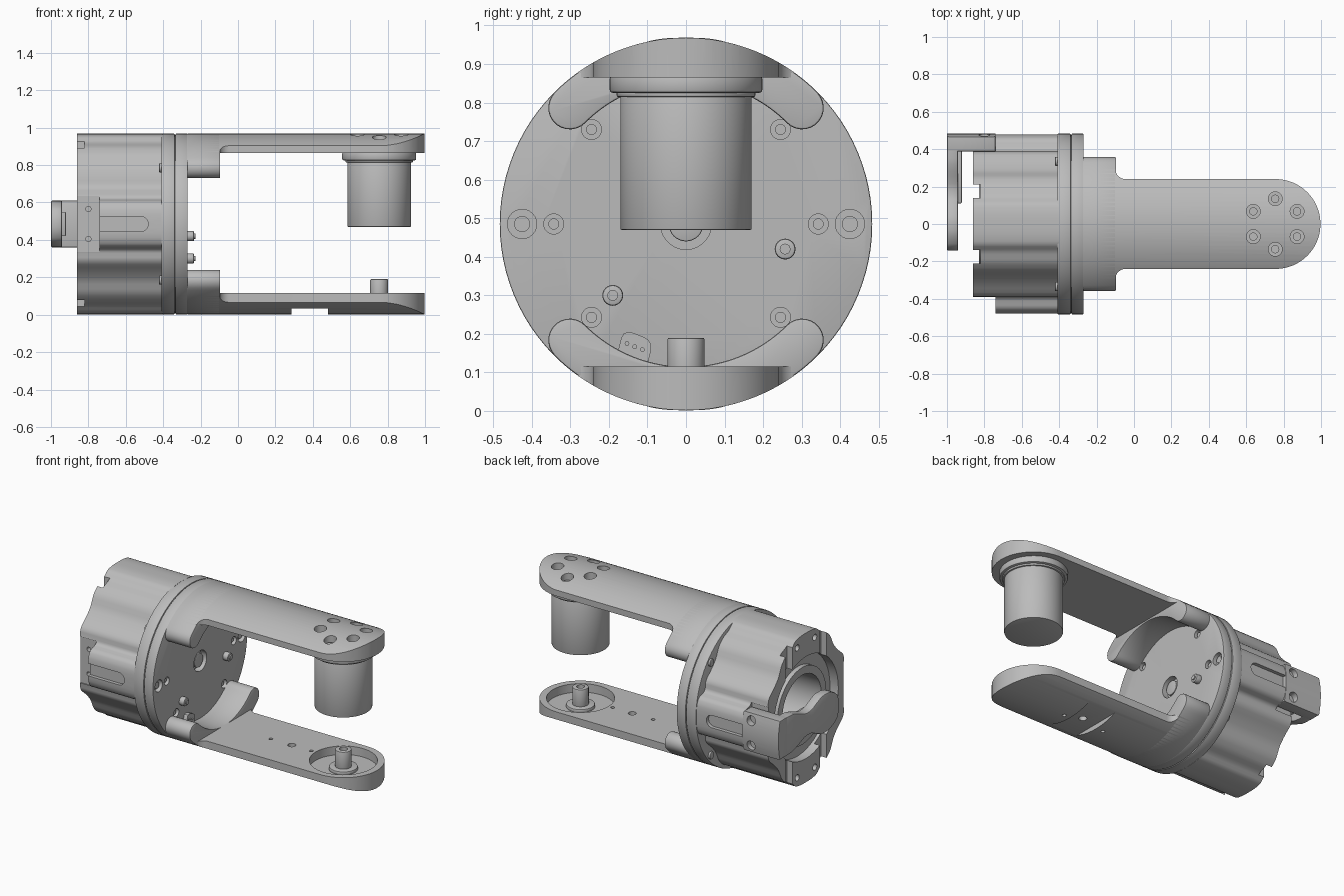
import bpy, bmesh
from math import sin, cos, pi, radians

old = bpy.data.objects.get("Cube")
if old:
    bpy.data.objects.remove(old, do_unlink=True)

CZ, R = 0.485, 0.483          # height of the long axis, housing radius
FACE = -0.27                  # plane of the mounting disc
parts = []

metal = bpy.data.materials.new("machined_grey")
metal.use_nodes = True
GREY = (0.5, 0.5, 0.5, 1)
metal.diffuse_color = GREY
metal.node_tree.nodes["Principled BSDF"].inputs["Base Color"].default_value = GREY


def arc(u, v, r, a0=0, a1=360, n=48):
    """Points on an arc; a full turn leaves out the repeated point."""
    full = abs(a1 - a0) == 360
    return [(u + r * cos(radians(a0 + (a1 - a0) * i / (n if full else n - 1))),
             v + r * sin(radians(a0 + (a1 - a0) * i / (n if full else n - 1))))
            for i in range(n)]


def prism(name, pts, axis, lo, hi, bevel=0):
    """Extrude a 2D outline along x (y,z points), y (x,z) or z (x,y)."""
    place = {"x": lambda u, v: (lo, u, v), "y": lambda u, v: (u, lo, v),
             "z": lambda u, v: (u, v, lo)}[axis]
    step = [(hi - lo) * (axis == a) for a in "xyz"]
    bm = bmesh.new()
    base = bm.faces.new([bm.verts.new(place(u, v)) for u, v in pts])
    ext = bmesh.ops.extrude_face_region(bm, geom=[base])["geom"]
    bmesh.ops.translate(bm, verts=[g for g in ext if isinstance(g, bmesh.types.BMVert)], vec=step)
    if bevel:
        rims = [e for e in bm.edges if len(e.link_faces) == 2
                and max(len(f.verts) for f in e.link_faces) > 4]
        if len(pts) == 4:
            rims = list(bm.edges)
        bmesh.ops.bevel(bm, geom=rims, offset=bevel, segments=2, profile=0.5, affect="EDGES")
    bmesh.ops.recalc_face_normals(bm, faces=bm.faces)
    me = bpy.data.meshes.new(name)
    bm.to_mesh(me)
    bm.free()
    me.materials.append(metal)
    ob = bpy.data.objects.new(name, me)
    bpy.context.collection.objects.link(ob)
    parts.append(ob)
    return ob


def cyl(name, u, v, r, axis, lo, hi, bevel=0, n=48):
    return prism(name, arc(u, v, r, n=n), axis, lo, hi, bevel)


def box(name, x, y, z, bevel=0):
    return prism(name, [(x[0], y[0]), (x[1], y[0]), (x[1], y[1]), (x[0], y[1])], "z", *z, bevel)


def boolean(ob, tools, op="DIFFERENCE"):
    """Apply boolean tools to an object and discard them."""
    for t in tools:
        t.hide_render = True
        m = ob.modifiers.new("cut", "BOOLEAN")
        m.operation, m.solver, m.object = op, "EXACT", t
    bpy.context.view_layer.update()
    me = bpy.data.meshes.new_from_object(ob.evaluated_get(bpy.context.evaluated_depsgraph_get()))
    ob.modifiers.clear()
    ob.data = me
    for t in tools:
        parts.remove(t)
        bpy.data.objects.remove(t, do_unlink=True)


def smooth_outline(pts, rounds=2):
    """Corner cutting on a closed outline."""
    for _ in range(rounds):
        pts = [(a[0] * k + b[0] * (1 - k), a[1] * k + b[1] * (1 - k))
               for a, b in zip(pts, pts[1:] + pts[:1]) for k in (0.8, 0.2)]
    return pts


# Lobed housing: one quadrant of the section mirrored twice
quad = [(0.05, 0.483), (0.11, 0.472), (0.145, 0.435), (0.205, 0.412), (0.25, 0.37), (0.28, 0.3),
        (0.325, 0.25), (0.385, 0.2), (0.39, 0.135), (0.455, 0.12), (0.478, 0.07)]
half = quad + [(y, -z) for y, z in reversed(quad)]
ring = half + [(-y, z) for y, z in reversed(half)]
housing = prism("housing", [(y, CZ + z) for y, z in smooth_outline(ring)], "x", -0.86, -0.40)
cuts = [cyl("bore", 0, CZ, 0.2, "x", -1, -0.45), cyl("recess", 0, CZ, 0.33, "x", -1, -0.80)]
for s in (-1, 1):
    # side pocket for the lever, and the groove behind it
    cuts.append(box("pocket", (-0.95, -0.74), sorted((s * 0.384, s * 0.6)), (CZ - 0.15, CZ + 0.15)))
    groove = arc(-0.52, CZ, 0.04, -90, 90, 12) + [(-0.8, CZ + 0.04), (-0.8, CZ - 0.04)]
    cuts.append(prism("groove", groove, "y", *sorted((s * 0.455, s * 0.6))))
    for t in (-1, 1):
        cuts.append(cyl("lever_screw_hole", -0.8, CZ + t * 0.08, 0.014, "y", *sorted((s * 0.35, s * 0.5)), n=16))
        # rim notches and screw holes beside the crests
        cuts.append(box("notch", (-0.95, -0.82), sorted((s * 0.14, s * 0.21)),
                        sorted((CZ + t * 0.2, CZ + t * 0.6))))
        cuts.append(cyl("rim_hole", s * 0.09, CZ + t * 0.42, 0.02, "x", -0.95, -0.8, n=20))
boolean(housing, cuts)
cyl("inner_sleeve", 0, CZ, 0.25, "x", -0.83, -0.79)
boolean(parts[-1], [cyl("sleeve_bore", 0, CZ, 0.2, "x", -1, 0)])

# Two flange rings with a fine groove between them
cyl("rear_flange", 0, CZ, R, "x", -0.41, -0.338, 0.004, 96)
cyl("flange_groove", 0, CZ, R - 0.008, "x", -0.35, -0.32, n=96)
disc = cyl("mounting_disc", 0, CZ, R, "x", -0.334, FACE, 0.004, 96)
cuts = [cyl("centre_bore", 0, CZ, 0.066, "x", FACE - 0.04, 0)]
spots = [(s * y, z, r) for s in (-1, 1) for y, z, r in
         ((0.245, 0.243, 0.026), (0.245, 0.73, 0.026), (0.425, CZ, 0.038), (0.343, CZ, 0.026))]
cuts += [cyl("bolt_hole", y, z, r, "x", FACE - 0.03, 0, n=24) for y, z, r in spots]
boolean(disc, cuts)
for y, z, r in spots:
    cyl("bolt", y, z, r * 0.55, "x", FACE - 0.04, FACE - 0.012, n=20)
cyl("centre_shaft", 0, CZ, 0.045, "x", FACE - 0.05, FACE - 0.01, 0.004)
for s in (-1, 1):
    for t in (-1, 1):
        cyl("flange_screw", s * 0.335, CZ + t * 0.3, 0.024, "x", -0.422, -0.405, 0.004, 20)

# Sockets and connector standing on the disc
for y, z in ((0.257, 0.42), (-0.19, 0.30)):
    cyl("stud", y, z, 0.027, "x", FACE - 0.01, -0.235, 0.006, 24)
    cyl("stud_tip", y, z, 0.014, "x", -0.24, -0.228, n=16)
plug = smooth_outline([(-0.178, 0.15), (-0.165, 0.2), (-0.145, 0.206), (-0.1, 0.188),
                       (-0.088, 0.168), (-0.1, 0.12)], 1)
prism("connector", plug, "x", FACE - 0.01, -0.245)
for k in range(3):
    cyl("pin", -0.153 + k * 0.02, 0.175 - k * 0.008, 0.006, "x", -0.25, -0.241, n=12)

# Crescent clamps on the disc, top and bottom
for s, label in ((1, "upper"), (-1, "lower")):
    mid, tip = 0.426, 0.056
    tip_y, tip_z = mid * sin(pi / 4), mid * cos(pi / 4)
    pts = (arc(0, 0, R, 45, 135, 40) + arc(-tip_y, tip_z, tip, 135, 315, 14)[1:-1]
           + arc(0, 0, mid - tip, 135, 45, 40) + arc(tip_y, tip_z, tip, -135, 45, 14)[1:-1])
    prism(label + "_clamp", [(y, CZ + s * z) for y, z in pts], "x", FACE - 0.005, -0.095, 0.006)

# Long arms: rounded plan outline trimmed to the housing cylinder
side = arc(-0.045, -0.295, 0.055, 180, 90, 8)
plan = ([(-0.2, -0.295)] + side + arc(0.757, 0, 0.24, -90, 90, 40)
        + [(x, -y) for x, y in reversed(side)] + [(-0.2, 0.295)])
upper = prism("upper_arm", plan, "z", 0.865, 1.1)
lower = prism("lower_arm", plan, "z", -0.1, 0.115)
for arm in (upper, lower):
    boolean(arm, [cyl("trim", 0, CZ, R, "x", -0.5, 1.5, n=128)], "INTERSECT")

# Screw ring through the upper arm
ring = [(0.755 + 0.135 * cos(a * pi / 3 + pi / 6), 0.135 * sin(a * pi / 3 + pi / 6)) for a in range(6)]
boolean(upper, [cyl("screw_bore", x, y, 0.037, "z", 0.9, 1.1, n=28) for x, y in ring])
for x, y in ring:
    cyl("arm_screw", x, y, 0.022, "z", 0.89, 0.92, n=20)

# Bearing seat, small holes and underside slot in the lower arm
boolean(lower, [cyl("seat", 0.755, 0, 0.2, "z", 0.06, 0.3, n=64),
                box("slot", (0.285, 0.48), (-0.4, 0.4), (-0.2, 0.033)),
                cyl("hole_a", 0.235, 0, 0.012, "z", -0.2, 0.3, n=16),
                cyl("hole_b", 0.385, 0, 0.024, "z", -0.2, 0.3, n=24),
                cyl("hole_c", 0.525, 0, 0.012, "z", -0.2, 0.3, n=16)])
cyl("post_collar", 0.755, 0, 0.085, "z", 0.055, 0.08, 0.006)
post = cyl("pivot_post", 0.755, 0, 0.048, "z", 0.055, 0.19, 0.005)
boolean(post, [cyl("post_bore", 0.755, 0, 0.024, "z", 0.12, 0.3, n=24)])

# Motor hanging from the upper arm
cyl("motor_flange", 0.755, 0, 0.198, "z", 0.825, 0.87, 0.008, 64)
cyl("motor_neck", 0.755, 0, 0.18, "z", 0.814, 0.83, 0.005, 64)
cyl("motor_can", 0.755, 0, 0.17, "z", 0.47, 0.82, 0.003, 64)

# Rear lever: waisted plate reaching from the side block to the centre
edge = [(0.44, 0.125), (0.33, 0.122), (0.27, 0.1), (0.2, 0.073), (0.14, 0.075), (0.09, 0.1),
        (0.03, 0.125), (-0.05, 0.122), (-0.12, 0.085), (-0.143, 0.03)]
outline = edge + [(y, -z) for y, z in reversed(edge)]
prism("lever_plate", [(y, CZ + z) for y, z in smooth_outline(outline, 1)], "x", -1.0, -0.94, 0.008)
box("lever_shoulder", (-0.985, -0.92), (0.11, 0.44), (CZ - 0.065, CZ + 0.065), 0.006)
block = box("lever_block", (-1.0, -0.74), (0.388, 0.5), (CZ - 0.125, CZ + 0.125), 0.008)
boolean(block, [cyl("block_trim", 0, CZ, R, "x", -1.2, -0.5, n=128)], "INTERSECT")
boolean(block, [cyl("block_bore", -0.8, CZ + t * 0.08, 0.03, "y", 0.44, 0.6, n=24) for t in (-1, 1)])

# Smooth shading with crisp edges
bpy.ops.object.select_all(action="DESELECT")
for ob in parts:
    ob.select_set(True)
bpy.context.view_layer.objects.active = parts[0]
bpy.ops.object.shade_smooth_by_angle(angle=radians(30))
